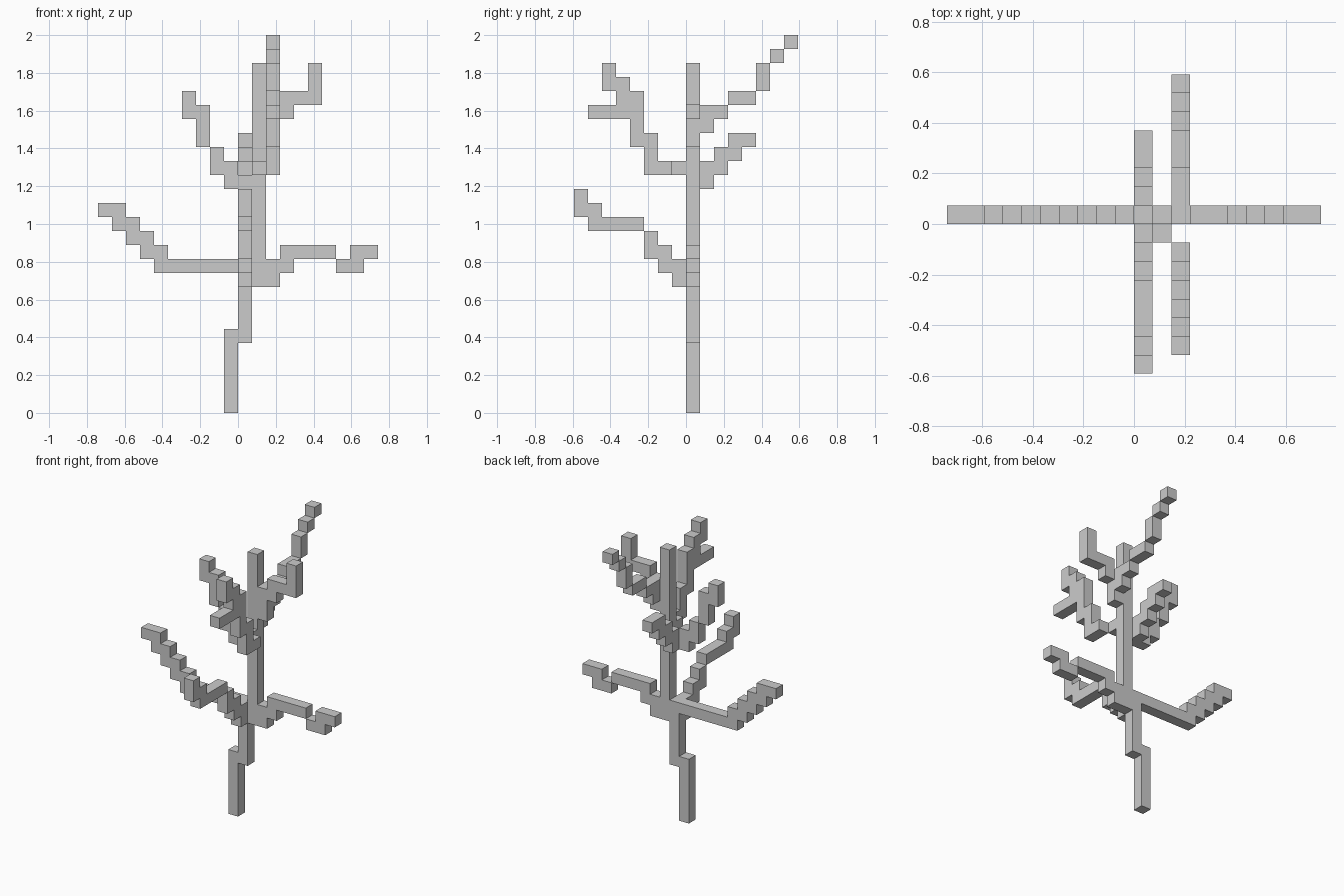
import bpy, bmesh
from mathutils import Vector

if "Cube" in bpy.data.objects:
    bpy.data.objects.remove(bpy.data.objects["Cube"])

S = 2 / 27  # size of one block; the tree is 27 blocks tall


def column(x, y, z0, z1):
    """Upright stack of blocks from z0 to z1 inclusive."""
    return {(x, y, z) for z in range(z0, z1 + 1)}


def limb(axis, fixed, start, step, spans):
    """Stepped limb along x or y: one (low, high) block span per step."""
    cells = set()
    for i, (lo, hi) in enumerate(spans):
        p = start + i * step
        cells |= column(p, fixed, lo, hi) if axis == 'x' else column(fixed, p, lo, hi)
    return cells


parts = {
    # Trunk shifts sideways twice on its way up
    "trunk": column(-1, 0, 0, 5) | column(0, 0, 5, 10) | column(1, 0, 9, 24),
    # Lower tier
    "lower_left_branch": limb('x', 0, -1, -1, [(10, 10)] * 5 + [
        (10, 11), (11, 12), (12, 13), (13, 14), (14, 14)]),
    "lower_right_branch": limb('x', 0, 2, 1, [
        (9, 10), (10, 11), (11, 11), (11, 11), (11, 11), (10, 10), (10, 11), (11, 11)]),
    "lower_front_branch": limb('y', 0, -1, -1, [
        (9, 10), (10, 11), (11, 12), (13, 13), (13, 13), (13, 13), (13, 14), (14, 15)]),
    # Middle tier
    "middle_left_branch": limb('x', 0, 0, -1, [
        (16, 16), (16, 17), (17, 18), (19, 21), (21, 22)]),
    "middle_back_branch": limb('y', 0, 1, 1, [(16, 17), (17, 18), (18, 19), (19, 19)]),
    # Forked front branch
    "upper_front_branch": column(1, -1, 17, 17) | limb('y', 2, -2, -1, [
        (17, 17), (17, 19), (19, 22), (21, 23), (23, 24)]),
    "upper_front_twig": limb('y', 2, -6, -1, [(21, 21), (21, 21)]),
    # Top tier
    "upper_right_branch": limb('x', 0, 2, 1, [(19, 21), (21, 22), (22, 22), (22, 24)]),
    "upper_back_branch": limb('y', 2, 1, 1, [
        (20, 21), (21, 21), (22, 22), (22, 22), (23, 24), (25, 25), (26, 26)]),
}
solid = set().union(*parts.values())


def build(name, cells):
    """Mesh only the block faces that are exposed in the whole tree."""
    bm = bmesh.new()
    for c in sorted(cells):
        centre = Vector(c) + Vector((0.5, 0.5, 0.5))
        for a in range(3):
            for sign in (-1, 1):
                n = Vector((0, 0, 0))
                n[a] = sign
                if tuple(int(v) for v in Vector(c) + n) in solid:
                    continue
                u = Vector((0, 0, 0))
                u[(a + 1) % 3] = 1
                v = n.cross(u)
                mid = centre + n / 2
                bm.faces.new([bm.verts.new((mid + (u * p + v * q) / 2) * S)
                              for p, q in ((-1, -1), (1, -1), (1, 1), (-1, 1))])
    bmesh.ops.remove_doubles(bm, verts=bm.verts, dist=S * 0.01)
    bmesh.ops.dissolve_limit(bm, angle_limit=0.01, verts=bm.verts, edges=bm.edges)
    mesh = bpy.data.meshes.new(name)
    bm.to_mesh(mesh)
    bm.free()
    bpy.context.collection.objects.link(bpy.data.objects.new(name, mesh))


for name, cells in parts.items():
    build(name, cells)
